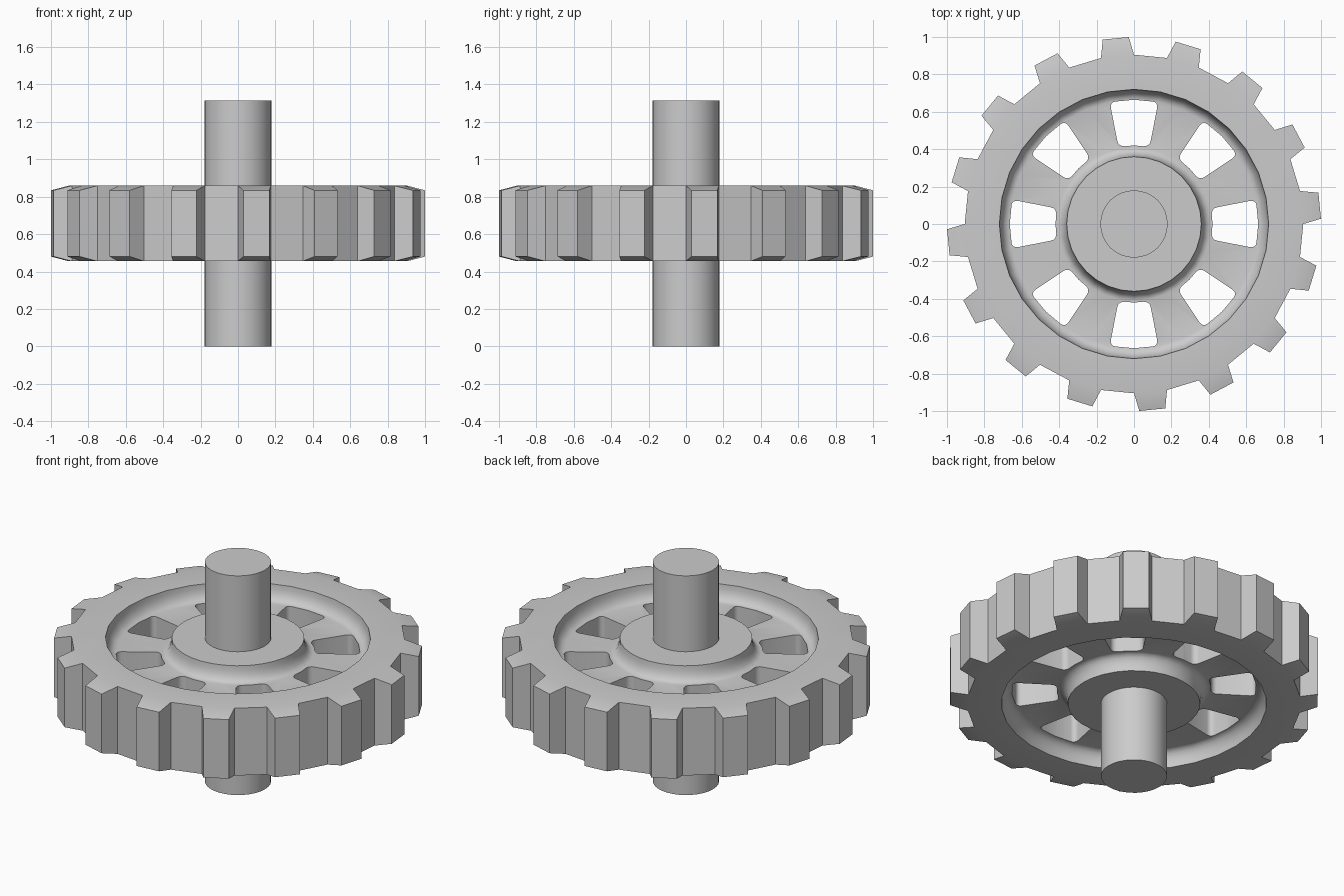
import bpy, bmesh
from math import sin, cos, pi, radians

if "Cube" in bpy.data.objects:
    bpy.data.objects.remove(bpy.data.objects["Cube"])

SEG = 32
MID, HALF, WEB = 0.657, 0.202, 0.112   # gear centre height, rim half thickness, web half thickness


def add_object(name, bm):
    bmesh.ops.recalc_face_normals(bm, faces=bm.faces)
    mesh = bpy.data.meshes.new(name)
    bm.to_mesh(mesh)
    bm.free()
    ob = bpy.data.objects.new(name, mesh)
    bpy.context.collection.objects.link(ob)
    return ob


def smooth(ob):
    bpy.ops.object.select_all(action='DESELECT')
    ob.select_set(True)
    bpy.context.view_layer.objects.active = ob
    bpy.ops.object.shade_smooth_by_angle(angle=radians(30))


def polar(r, a, z):
    return (r * cos(a), r * sin(a), z)


# Gear body: lathed section with filleted recesses on both sides
steps = [i / 5 * pi / 2 for i in range(6)]
drop = HALF - WEB
hub_fillet = [(0.41 - 0.05 * cos(t), HALF - drop * sin(t)) for t in steps]
rim_fillet = [(0.665 + 0.055 * cos(t), HALF - drop * sin(t)) for t in reversed(steps)]
upper = [(0.17, HALF)] + hub_fillet + rim_fillet + [(0.905, HALF)]
profile = upper + [(r, -z) for r, z in reversed(upper)]

bm = bmesh.new()
rings = [[bm.verts.new(polar(r, 2 * pi * i / SEG, MID + z)) for r, z in profile]
         for i in range(SEG)]
n, rim = len(profile), len(upper) - 1
teeth = []
for i in range(SEG):
    a, b = rings[i], rings[(i + 1) % SEG]
    for j in range(n):
        k = (j + 1) % n
        f = bm.faces.new((a[j], b[j], b[k], a[k]))
        if j == rim and i % 2 == 0:
            teeth.append((f, i))

# Teeth: alternate outer faces drawn out and tapered
for f, i in teeth:
    centre = 2 * pi * (i + 0.5) / SEG
    top = bmesh.ops.extrude_discrete_faces(bm, faces=[f])['faces'][0]
    for v in top.verts:
        side = 1 if v.co.y * cos(centre) - v.co.x * sin(centre) > 0 else -1
        up = 1 if v.co.z > MID else -1
        v.co = polar(1.0, centre + side * radians(4.0), MID + up * (HALF - 0.025))
gear = add_object("gear_wheel", bm)

# Eight rounded windows through the web
bm = bmesh.new()
for h in range(8):
    a = h * pi / 4
    outline = [(0.413, -0.083), (0.652, -0.130), (0.664, 0), (0.652, 0.130), (0.413, 0.083), (0.42, 0)]
    lo, hi = [[bm.verts.new((x * cos(a) - y * sin(a), x * sin(a) + y * cos(a), z))
               for x, y in outline] for z in (MID - 0.3, MID + 0.3)]
    bm.faces.new(lo[::-1])
    bm.faces.new(hi)
    for j in range(6):
        k = (j + 1) % 6
        bm.faces.new((lo[j], lo[k], hi[k], hi[j]))
    corners = [bm.edges.get((lo[j], hi[j])) for j in (0, 1, 3, 4)]
    bmesh.ops.bevel(bm, geom=corners, offset=0.03, segments=4, profile=0.5, affect='EDGES')
cutter = add_object("window_cutter", bm)
cutter.hide_render = True

mod = gear.modifiers.new("windows", 'BOOLEAN')
mod.operation, mod.solver, mod.object = 'DIFFERENCE', 'EXACT', cutter
bpy.context.view_layer.objects.active = gear
bpy.ops.object.modifier_apply(modifier=mod.name)
bpy.data.objects.remove(cutter)
smooth(gear)

# Axle through the hub
bpy.ops.mesh.primitive_cylinder_add(vertices=SEG, radius=0.18, depth=1.314, location=(0, 0, MID))
axle = bpy.context.object
axle.name = "axle"
smooth(axle)
